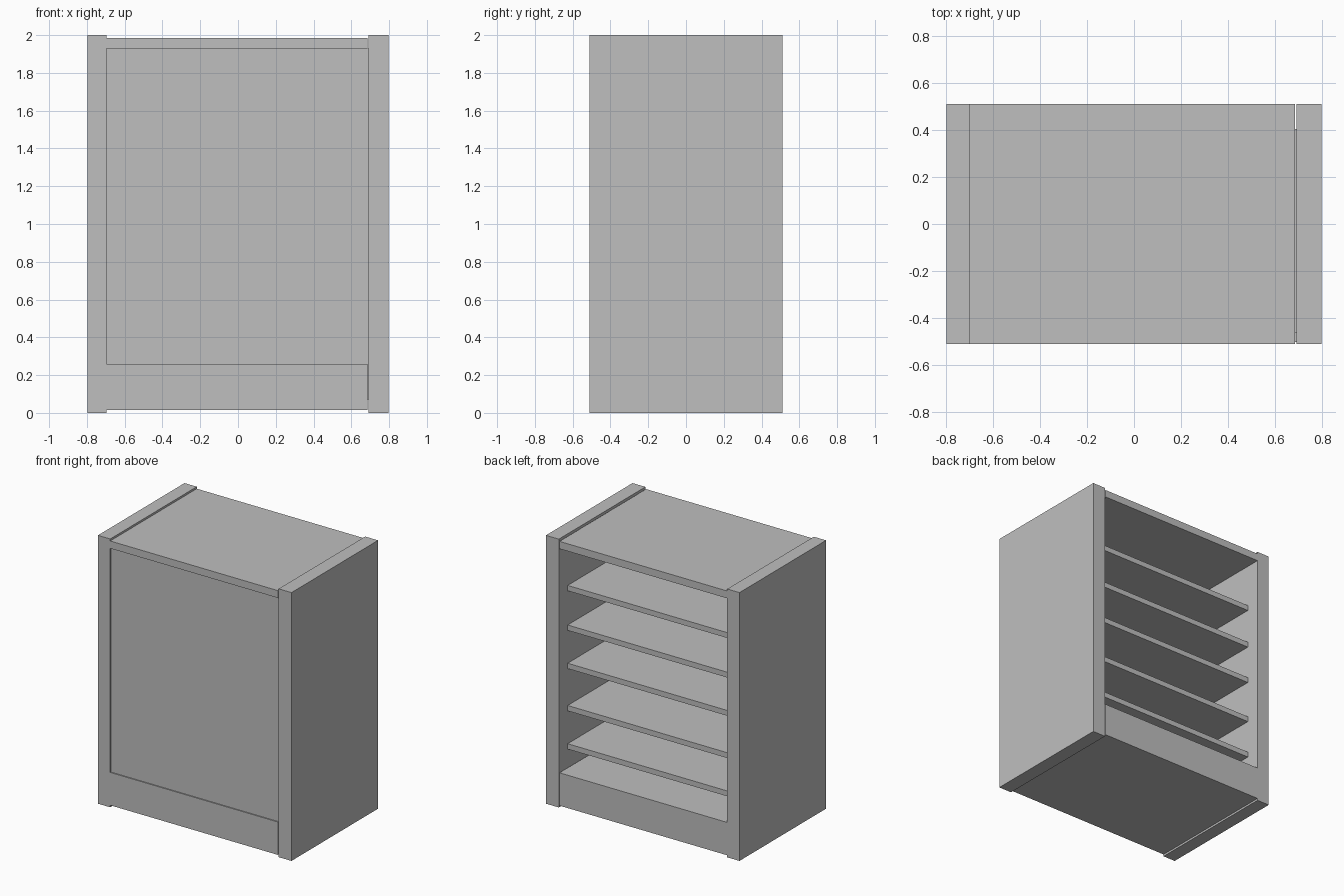
import bpy

if "Cube" in bpy.data.objects:
    bpy.data.objects.remove(bpy.data.objects["Cube"])

# one plain grey for the whole cabinet
grey = bpy.data.materials.new("plain grey")
grey.diffuse_color = (0.52, 0.52, 0.52, 1.0)
grey.use_nodes = True
grey.node_tree.nodes["Principled BSDF"].inputs["Base Color"].default_value = grey.diffuse_color


def board(name, x, y, z):
    """Box spanning the given (min, max) range on each axis."""
    bpy.ops.mesh.primitive_cube_add(
        size=1, location=[(a + b) / 2 for a, b in (x, y, z)])
    ob = bpy.context.object
    ob.name = name
    ob.scale = [b - a for a, b in (x, y, z)]
    bpy.ops.object.transform_apply(location=False, rotation=False, scale=True)
    ob.data.materials.append(grey)
    return ob


DEPTH = (-0.51, 0.51)
LEFT, RIGHT = -0.697, 0.692     # inner faces of the side panels
GAP = 0.006                     # narrow slit beside the right panel

# side panels
board("left_side_panel", (-0.798, LEFT), DEPTH, (0, 2))
board("right_side_panel", (RIGHT, 0.798), DEPTH, (0, 2))

# top panel and deep base, both stopping just short of the right panel
board("top_panel", (LEFT, RIGHT - GAP), DEPTH, (1.93, 1.985))
board("base_plinth", (LEFT, RIGHT - GAP), DEPTH, (0.015, 0.26))

# closed front, slightly recessed
FRONT = (-0.502, -0.46)
board("front_panel", (LEFT, RIGHT), FRONT, (0.07, 1.93))

# shelves, set in from the open back
for i, top in enumerate((0.435, 0.72, 1.035, 1.32, 1.615)):
    board(f"shelf_{i + 1}", (LEFT, RIGHT), (FRONT[1], 0.405), (top - 0.04, top))
